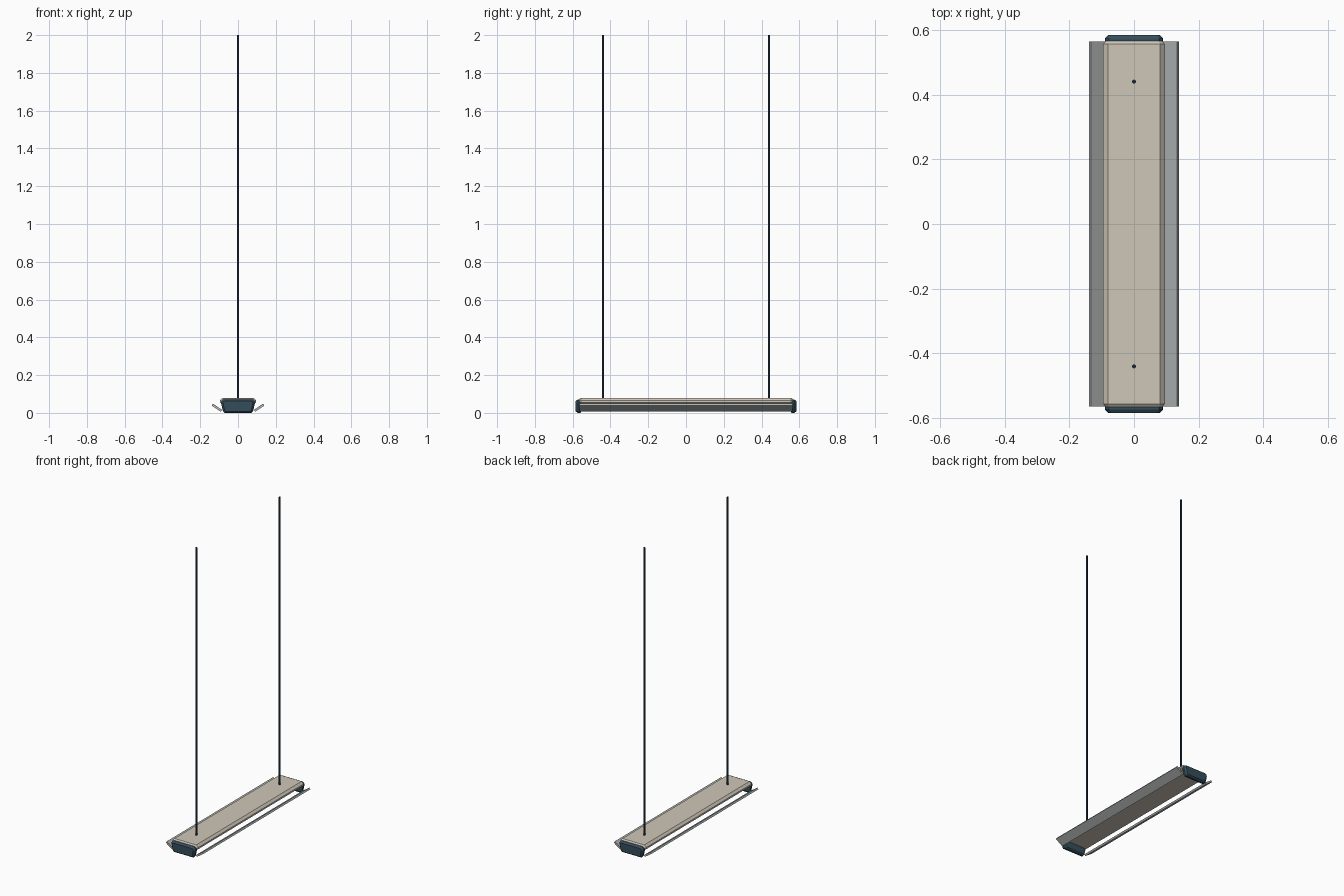
import bpy, bmesh, math
from mathutils import Vector

if "Cube" in bpy.data.objects:
    bpy.data.objects.remove(bpy.data.objects["Cube"], do_unlink=True)


def material(name, rgb):
    mat = bpy.data.materials.new(name)
    mat.use_nodes = True
    color = (*rgb, 1)
    mat.diffuse_color = color
    mat.node_tree.nodes["Principled BSDF"].inputs["Base Color"].default_value = color
    return mat


cream = material("warm cream", (0.62, 0.57, 0.48))
grey = material("reflector grey", (0.42, 0.44, 0.44))
slate = material("slate blue", (0.035, 0.075, 0.105))
navy = material("dark navy", (0.012, 0.022, 0.04))


def loft(name, sections, mat):
    """Skin a row of (y, outline) rings lying across the long axis."""
    bm = bmesh.new()
    rings = [[bm.verts.new((x, y, z)) for x, z in outline] for y, outline in sections]
    for a, b in zip(rings, rings[1:]):
        for i in range(len(a)):
            j = (i + 1) % len(a)
            bm.faces.new((a[i], a[j], b[j], b[i]))
    bm.faces.new(rings[0])
    bm.faces.new(rings[-1])
    bmesh.ops.recalc_face_normals(bm, faces=bm.faces)
    mesh = bpy.data.meshes.new(name)
    bm.to_mesh(mesh)
    bm.free()
    mesh.materials.append(mat)
    obj = bpy.data.objects.new(name, mesh)
    bpy.context.collection.objects.link(obj)
    return obj


def symmetric(half):
    """Close a right-hand outline with its mirror image."""
    return half + [(-x, z) for x, z in reversed(half)]


# Lamp housing: shallow tray with bevelled top edges and ends
full = symmetric([(0.085, 0.05), (0.095, 0.055), (0.095, 0.066), (0.081, 0.08)])
end = symmetric([(0.081, 0.053), (0.088, 0.057), (0.088, 0.063), (0.077, 0.073)])
loft("housing", [(-0.565, end), (-0.556, full), (0.556, full), (0.565, end)], cream)

# End caps: tapered blocks bevelled on the outer and inner faces
cap = [(0.072, 0.0), (0.08, 0.01), (0.09, 0.052), (0.088, 0.062), (0.078, 0.071)]
small = [(0.066, 0.008), (0.071, 0.014), (0.079, 0.051), (0.077, 0.058), (0.07, 0.064)]
for label, side in (("front", -1), ("back", 1)):
    loft(label + "_end_cap",
         [(side * 0.553, symmetric(small)), (side * 0.56, symmetric(cap)),
          (side * 0.573, symmetric(cap)), (side * 0.584, symmetric(small))], slate)

# Slanted reflector blades along both sides
inner, outer = Vector((0.084, 0.016)), Vector((0.133, 0.049))
along = (outer - inner).normalized()
thick = Vector((along.y, -along.x)) * 0.012
blade = [inner, outer, outer + thick, inner + thick]
for label, side in (("left", 1), ("right", -1)):
    outline = [(side * p.x, p.y) for p in blade]
    loft(label + "_reflector", [(-0.563, outline), (0.563, outline)], grey)

# Suspension rods
for label, y in (("front", -0.44), ("back", 0.44)):
    bpy.ops.mesh.primitive_cylinder_add(vertices=12, radius=0.006, depth=1.925,
                                        location=(0, y, 1.0375))
    rod = bpy.context.object
    rod.name = label + "_suspension_rod"
    rod.data.materials.append(navy)
    bpy.ops.object.shade_smooth_by_angle(angle=math.radians(40))
